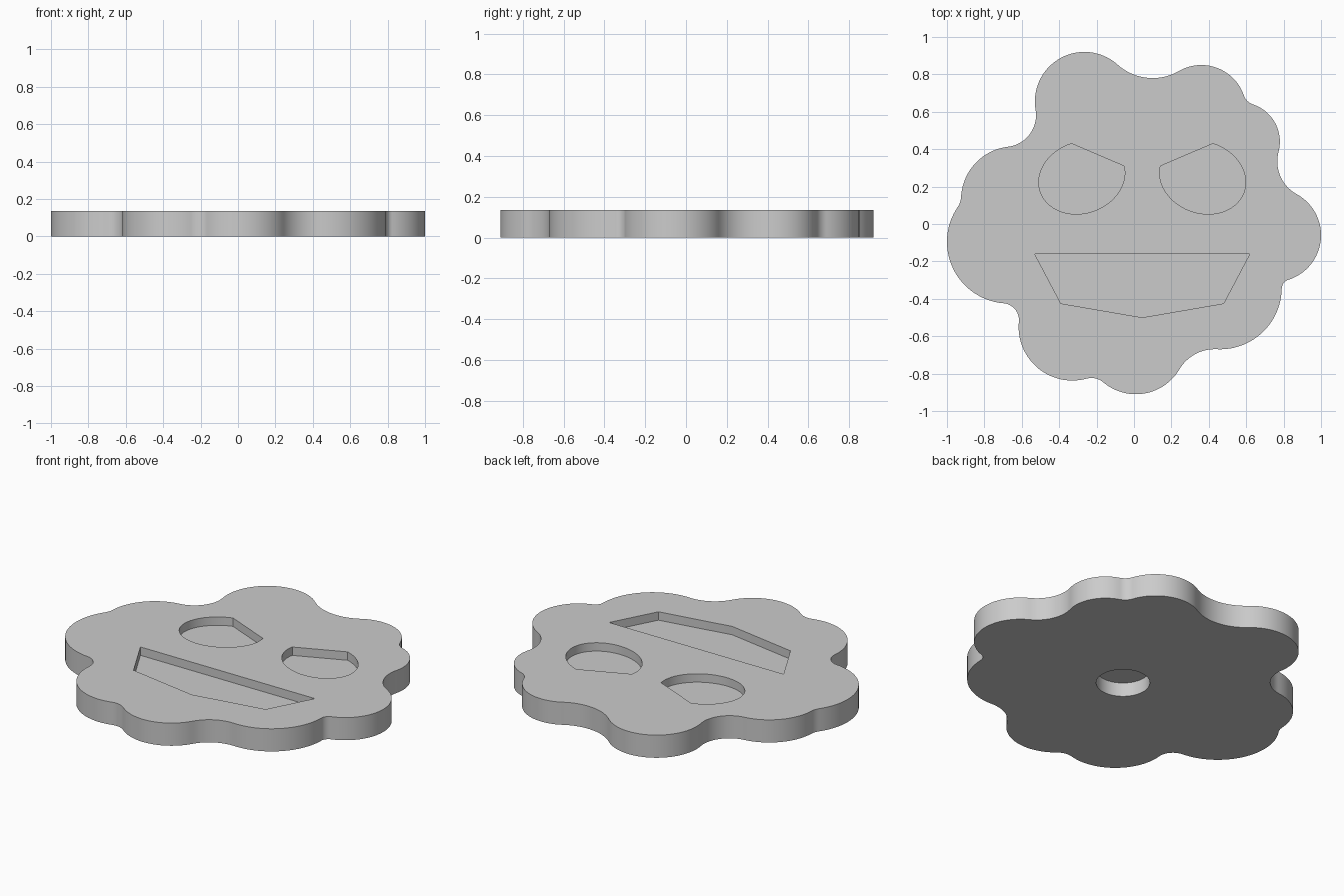
import bpy, bmesh
from math import cos, sin, pi, tau, sqrt, atan2, ceil
from mathutils import Vector

HEIGHT = 0.135
RECESS = 0.05      # depth of the eyes and mouth
SOCKET = 0.083     # depth of the round hole underneath
MID_X = 0.044      # mirror line of the face

if "Cube" in bpy.data.objects:
    bpy.data.objects.remove(bpy.data.objects["Cube"])

grey = bpy.data.materials.new("light_grey")
grey.use_nodes = True
grey.diffuse_color = (0.6, 0.6, 0.6, 1)
grey.node_tree.nodes["Principled BSDF"].inputs["Base Color"].default_value = grey.diffuse_color


def prism(name, outline, bottom, top):
    """Extrude a flat outline between two heights."""
    bm = bmesh.new()
    face = bm.faces.new([bm.verts.new((p[0], p[1], bottom)) for p in outline])
    grown = bmesh.ops.extrude_face_region(bm, geom=[face])["geom"]
    verts = [g for g in grown if isinstance(g, bmesh.types.BMVert)]
    bmesh.ops.translate(bm, verts=verts, vec=(0, 0, top - bottom))
    bmesh.ops.recalc_face_normals(bm, faces=bm.faces)
    mesh = bpy.data.meshes.new(name)
    bm.to_mesh(mesh)
    bm.free()
    mesh.materials.append(grey)
    obj = bpy.data.objects.new(name, mesh)
    bpy.context.collection.objects.link(obj)
    return obj


def arc(centre, radius, start, sweep):
    steps = max(4, ceil(abs(sweep) / 0.07))
    return [centre + radius * Vector((cos(start + sweep * i / steps),
                                      sin(start + sweep * i / steps)))
            for i in range(steps + 1)]


def angle(v):
    return atan2(v.y, v.x)


def fillet_centre(a, ra, b, rb, f):
    """Centre of a circle of radius f touching two lobes on their outer side."""
    d = (b - a).length
    along = (d * d + (ra + f) ** 2 - (rb + f) ** 2) / (2 * d)
    off = sqrt(max(0, (ra + f) ** 2 - along ** 2))
    u = (b - a) / d
    return a + u * along + Vector((-u.y, u.x)) * off


# Lobes clockwise: x, y, radius, radius of the blend to the next lobe
lobes = [
    (-0.265, 0.655, 0.265, 0.28),
    (0.36, 0.61, 0.24, 0.08),
    (0.57, 0.44, 0.21, 0.2),
    (0.75, -0.06, 0.25, 0.05),
    (0.46, -0.34, 0.33, 0.22),
    (0.01, -0.64, 0.27, 0.1),
    (-0.33, -0.55, 0.287, 0.09),
    (-0.67, -0.095, 0.33, 0.1),
    (-0.64, 0.13, 0.285, 0.17),
]
centres = [Vector(l[:2]) for l in lobes]
blends = []
for i, (x, y, r, f) in enumerate(lobes):
    j = (i + 1) % len(lobes)
    blends.append(fillet_centre(centres[i], r, centres[j], lobes[j][2], f))

# Wavy outline: convex lobe arcs joined by concave blend arcs
outline = []
for i, (x, y, r, f) in enumerate(lobes):
    c, before, after = centres[i], blends[i - 1], blends[i]
    start = angle(before - c)
    sweep = -((start - angle(after - c)) % tau)
    outline += arc(c, r, start, sweep)[:-1]
    following = centres[(i + 1) % len(lobes)]
    start = angle(c - after)
    sweep = (angle(following - after) - start) % tau
    outline += arc(after, f, start, sweep)[:-1]

body = prism("cloud_plate", outline, 0, HEIGHT)

# Slanted eye: leaning oval with its upper inner side cut straight
eye = []
for i in range(61):
    t = 2.95 + (1.33 + tau - 2.95) * i / 60
    eye.append((0.323 + 0.23 * cos(t), 0.248 + 0.195 * sin(t - 0.13)))

mouth = [(-0.575, -0.16), (0.575, -0.16), (0.435, -0.425), (0, -0.5), (-0.435, -0.425)]
socket = arc(Vector((0, -0.04)), 0.145, 0, tau)[:-1]

floor, above = HEIGHT - RECESS, HEIGHT + 0.1
cutters = []
for name, shape, side, low, high in [
    ("left_eye_cutter", eye, 1, floor, above),
    ("right_eye_cutter", eye, -1, floor, above),
    ("mouth_cutter", mouth, 1, floor, above),
    ("socket_cutter", socket, 1, -0.1, SOCKET),
]:
    cutter = prism(name, [(MID_X + side * p[0], p[1]) for p in shape], low, high)
    cutter.hide_render = True
    cutters.append(cutter)

# Carve the recesses, then drop the cutters
bpy.ops.object.select_all(action="DESELECT")
body.select_set(True)
bpy.context.view_layer.objects.active = body
for cutter in cutters:
    mod = body.modifiers.new(cutter.name, "BOOLEAN")
    mod.operation = "DIFFERENCE"
    mod.solver = "EXACT"
    mod.object = cutter
    bpy.ops.object.modifier_apply(modifier=mod.name)
    bpy.data.objects.remove(cutter)

bpy.ops.object.shade_smooth_by_angle(angle=pi / 6)
